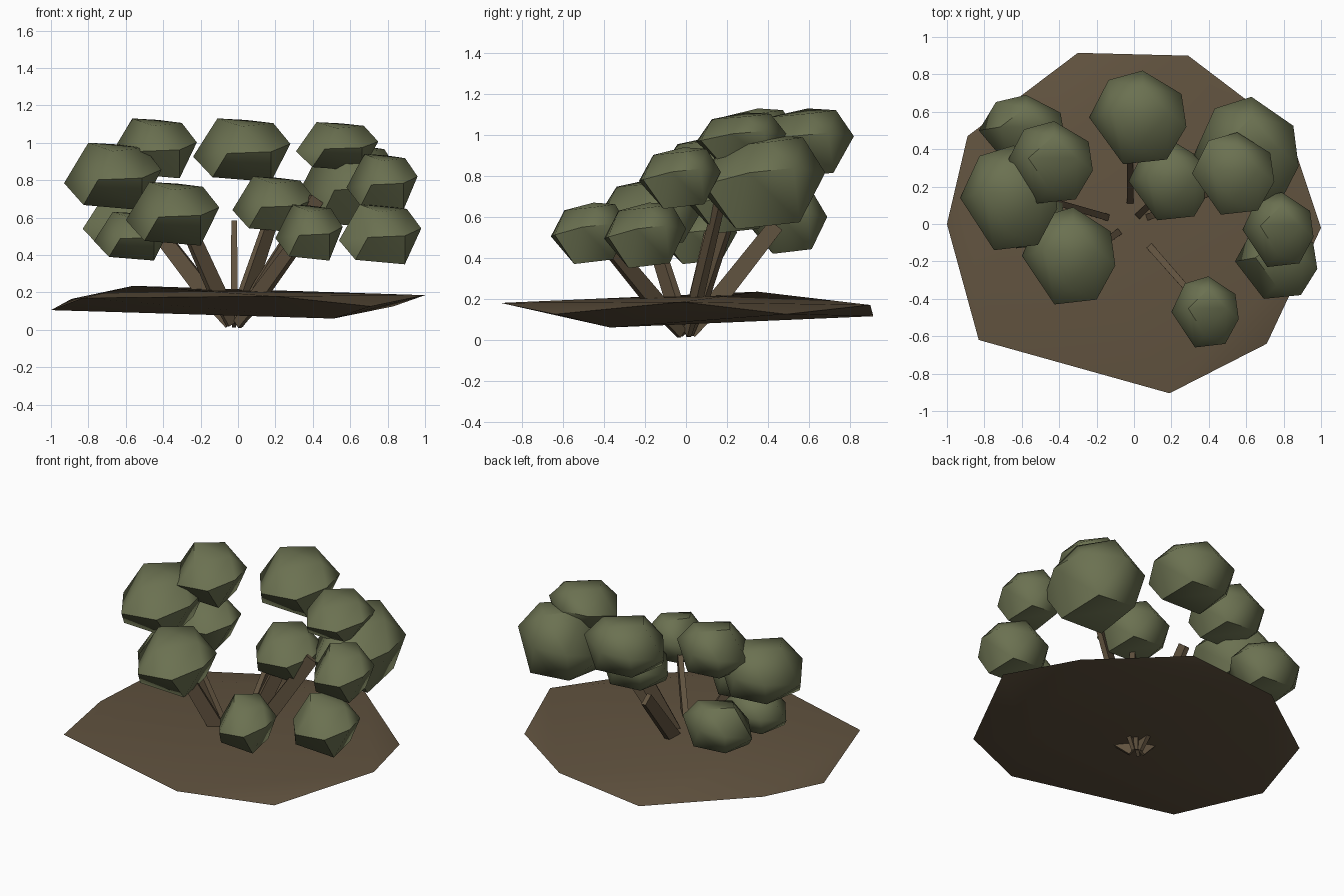
import bpy
import bmesh
import math
from mathutils import Vector

cube = bpy.data.objects.get("Cube")
if cube:
    bpy.data.objects.remove(cube, do_unlink=True)


def make_material(name, color):
    mat = bpy.data.materials.new(name)
    mat.use_nodes = True
    mat.diffuse_color = color
    mat.node_tree.nodes["Principled BSDF"].inputs["Base Color"].default_value = color
    return mat


leaf_green = make_material("leaf green", (0.147, 0.165, 0.082, 1))
earth_brown = make_material("earth brown", (0.12, 0.086, 0.05, 1))


def add_object(name, bm, material, smooth_angle=None):
    """Turn a bmesh into a linked object with one colour."""
    bmesh.ops.recalc_face_normals(bm, faces=bm.faces)
    mesh = bpy.data.meshes.new(name)
    bm.to_mesh(mesh)
    bm.free()
    mesh.materials.append(material)
    obj = bpy.data.objects.new(name, mesh)
    bpy.context.collection.objects.link(obj)
    if smooth_angle:
        bpy.ops.object.select_all(action="DESELECT")
        obj.select_set(True)
        bpy.context.view_layer.objects.active = obj
        bpy.ops.object.shade_smooth_by_angle(angle=math.radians(smooth_angle))
    return obj


def hull(points):
    """Closed convex solid around a few points."""
    bm = bmesh.new()
    for p in points:
        bm.verts.new(p)
    result = bmesh.ops.convex_hull(bm, input=bm.verts)
    loose = {v for v in result["geom_interior"] if isinstance(v, bmesh.types.BMVert)}
    bmesh.ops.delete(bm, geom=list(loose), context="VERTS")
    return bm


# Ground: a thin uneven slab with a raised back and a low front underside
ground_points = [
    (-1, 0, .105), (-.89, .47, .165), (-.3, .915, .115), (.29, .9, .17),
    (.83, .49, .125), (1, -.02, .185), (.71, -.64, .125), (.19, -.905, .18),
    (-.83, -.62, .17), (-.56, .35, .235), (.51, -.37, .06),
]
add_object("ground", hull(ground_points), earth_brown, 30)

# Leaf clumps: one faceted lump, fitted to each clump's centre and half size
lump = [
    (-.5, .1, 1), (.1, .65, .95), (.65, .1, .85), (0, -.65, .75),
    (-1, 0, -.2), (-.6, .8, .1), (.1, 1, .2), (.9, .5, .3),
    (1, -.2, .2), (.6, -.9, -.05), (-.3, -1, -.1),
    (-.6, -.5, -.85), (.6, -.4, -1), (.5, .6, -.85), (-.5, .6, -.75),
]
clumps = {
    "back_top": ((.02, .57, .96), (.26, .25, .17)),
    "right_top": ((-.45, .33, .97), (.23, .22, .16)),
    "right_outer": ((-.67, .14, .82), (.26, .28, .18)),
    "right_back_low": ((-.6, .5, .57), (.23, .19, .15)),
    "right_front": ((-.35, -.17, .62), (.25, .26, .17)),
    "right_low": ((-.57, .06, .5), (.2, .19, .13)),
    "left_back": ((.6, .37, .77), (.28, .31, .23)),
    "left_top": ((.53, .27, .98), (.22, .22, .13)),
    "left_outer": ((.77, -.03, .79), (.19, .2, .15)),
    "left_low": ((.76, -.2, .51), (.22, .2, .16)),
    "front_low": ((.38, -.47, .52), (.18, .19, .15)),
    "middle": ((.19, .23, .67), (.22, .21, .15)),
}
for name, (centre, size) in clumps.items():
    points = [[c + s * a for c, s, a in zip(centre, size, p)] for p in lump]
    add_object("leaf_clump_" + name, hull(points), leaf_green, 50)


# Stems: flat strips fanning out from one root
def add_stem(name, start, end, width=.045, thickness=.018):
    start, end = Vector(start), Vector(end)
    along = (end - start).normalized()
    side = along.cross(Vector((0, 0, 1))).normalized()
    upright = side.cross(along)
    points = []
    for centre, scale in ((start, .6), (start.lerp(end, .3), 1), (end, .85)):
        for s in (-1, 1):
            for u in (-1, 1):
                points.append(centre + scale * (side * thickness * s + upright * width * u))
    add_object("stem_" + name, hull(points), earth_brown)


stem_ends = {
    "back": (-.02, .44, .56),
    "right": (-.5, .14, .62),
    "right_front": (-.29, -.19, .6),
    "left": (.42, .17, .7),
    "front": (.34, -.41, .5),
    "middle": (.19, .21, .62),
}
for name, end in stem_ends.items():
    add_stem(name, (-.02 + end[0] * .05, end[1] * .05, .03), end)
